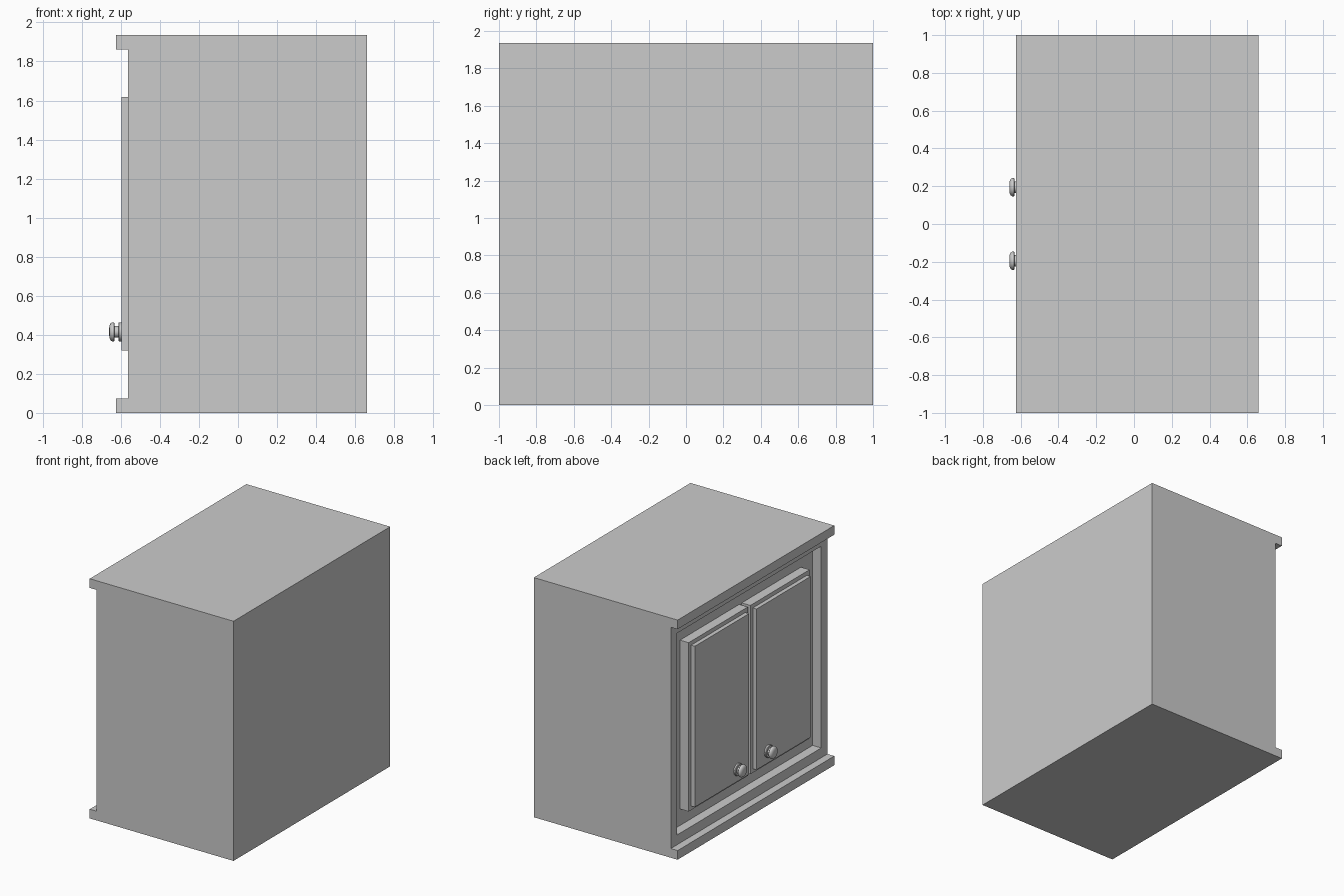
import bpy, bmesh, math
from mathutils import Vector

if "Cube" in bpy.data.objects:
    bpy.data.objects.remove(bpy.data.objects["Cube"])

H = 1.936                    # cabinet height
LIP, FACE, BACK = -0.625, -0.564, 0.66
RECESS, PANEL = -0.487, -0.597


def finish(name, bm):
    bmesh.ops.recalc_face_normals(bm, faces=bm.faces[:])
    me = bpy.data.meshes.new(name)
    bm.to_mesh(me)
    bm.free()
    ob = bpy.data.objects.new(name, me)
    bpy.context.collection.objects.link(ob)
    return ob


def prism(profile, y0, y1):
    """Extrude an (x, z) profile along y."""
    bm = bmesh.new()
    face = bm.faces.new([bm.verts.new((x, y0, z)) for x, z in profile])
    ext = bmesh.ops.extrude_face_region(bm, geom=[face], use_keep_orig=True)
    verts = [v for v in ext["geom"] if isinstance(v, bmesh.types.BMVert)]
    bmesh.ops.translate(bm, verts=verts, vec=(0, y1 - y0, 0))
    bmesh.ops.recalc_face_normals(bm, faces=bm.faces[:])
    return bm


def inset_step(bm, x, margin, dx):
    """Inset the largest face lying on plane x, then step it by dx."""
    flat = [f for f in bm.faces if all(abs(v.co.x - x) < 1e-4 for v in f.verts)]
    face = max(flat, key=lambda f: f.calc_area())
    bmesh.ops.inset_individual(bm, faces=[face], thickness=margin)
    ext = bmesh.ops.extrude_discrete_faces(bm, faces=[face])
    bmesh.ops.translate(bm, verts=ext["faces"][0].verts[:], vec=(dx, 0, 0))


# Carcass with top and bottom lips and a recessed front
T = 0.074
bm = prism([(LIP, 0), (BACK, 0), (BACK, H), (LIP, H), (LIP, H - T),
            (FACE, H - T), (FACE, T), (LIP, T)], -1, 1)
inset_step(bm, FACE, 0.112, RECESS - FACE)
finish("cabinet_body", bm)

# Lathe profile of a knob: (distance out from door, radius)
KNOB = [(0, 0.049), (0.012, 0.049), (0.016, 0.045), (0.016, 0.03),
        (0.035, 0.03), (0.035, 0.044), (0.039, 0.049), (0.047, 0.049),
        (0.055, 0.044), (0.061, 0.033), (0.063, 0.018), (0.063, 0)]

for side, s in (("left", 1), ("right", -1)):
    # Door slab with a raised centre panel
    y0, y1 = sorted((s * 0.016, s * 0.772))
    z0, z1 = 0.286, H - 0.286
    bm = prism([(RECESS, z0), (RECESS, z1), (FACE, z1), (FACE, z0)], y0, y1)
    inset_step(bm, FACE, 0.046, PANEL - FACE)
    finish(side + "_door", bm)

    # Turned door knob
    bm = bmesh.new()
    c = Vector((PANEL, s * 0.195, 0.415))
    vs = [bm.verts.new(c + Vector((-d, 0, r))) for d, r in KNOB]
    es = [bm.edges.new(p) for p in zip(vs, vs[1:])]
    bmesh.ops.spin(bm, geom=vs + es, cent=c, axis=(1, 0, 0),
                   angle=math.tau, steps=24, use_merge=False)
    bmesh.ops.remove_doubles(bm, verts=bm.verts[:], dist=1e-4)
    knob = finish(side + "_knob", bm)
    bpy.ops.object.select_all(action='DESELECT')
    knob.select_set(True)
    bpy.context.view_layer.objects.active = knob
    bpy.ops.object.shade_smooth_by_angle(angle=math.radians(40))
